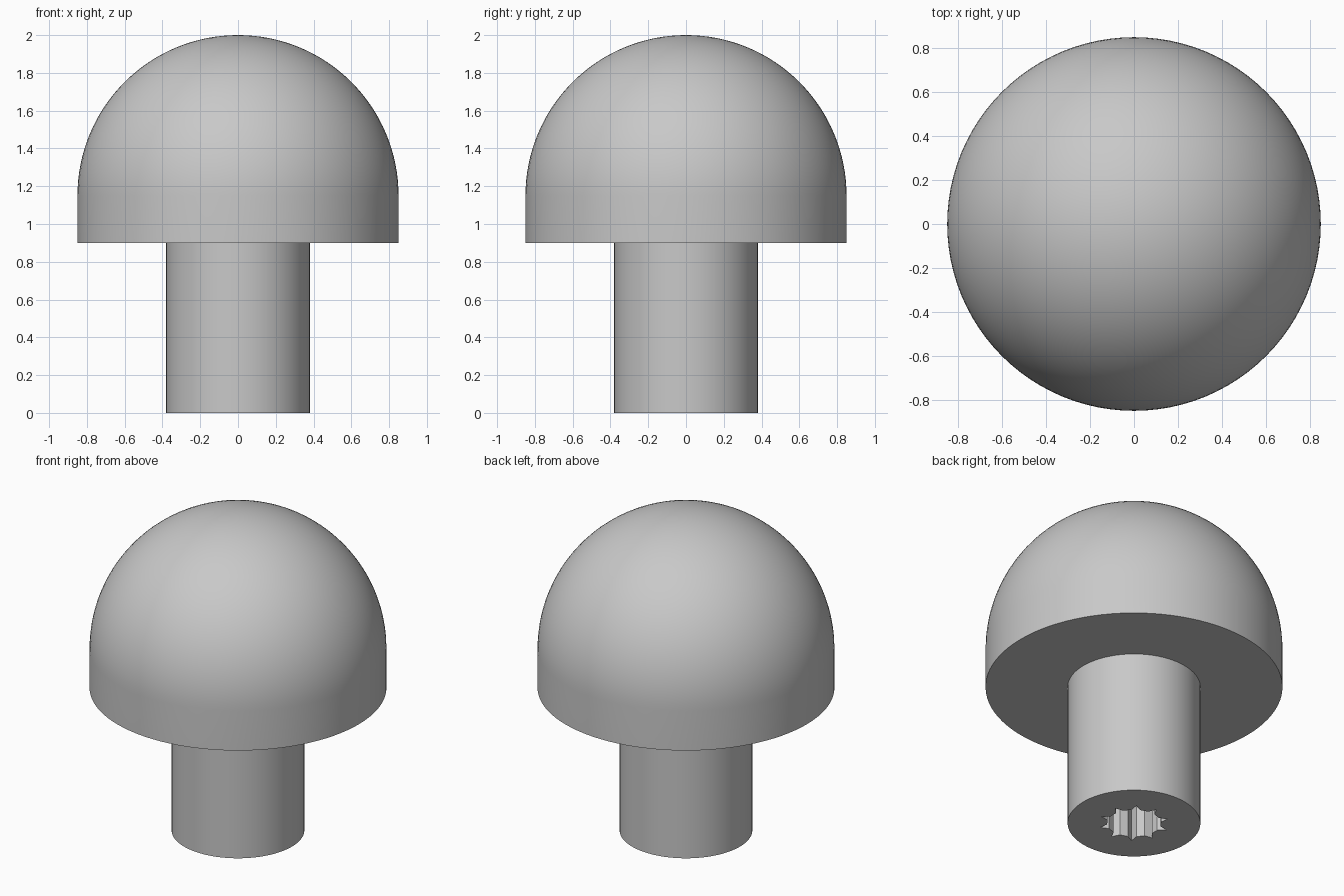
import bpy, bmesh, math
from mathutils import Vector

cube = bpy.data.objects.get("Cube")
if cube:
    bpy.data.objects.remove(cube, do_unlink=True)

HEAD_R, STEM_R = 0.85, 0.38
HEAD_Z, DOME_Z = 0.9, 1.15
BORE_R, TOOTH_R, BORE_DEPTH, TEETH = 0.155, 0.2, 0.6, 10

grey = bpy.data.materials.new("light grey")
grey.use_nodes = True
grey.diffuse_color = (0.58, 0.58, 0.58, 1)
grey.node_tree.nodes["Principled BSDF"].inputs["Base Color"].default_value = grey.diffuse_color


def make_object(name, bm):
    bmesh.ops.recalc_face_normals(bm, faces=bm.faces)
    mesh = bpy.data.meshes.new(name)
    bm.to_mesh(mesh)
    bm.free()
    mesh.materials.append(grey)
    obj = bpy.data.objects.new(name, mesh)
    bpy.context.collection.objects.link(obj)
    return obj


def lathe(name, profile, steps=96):
    """Revolve (radius, height) points around z."""
    bm = bmesh.new()
    verts = [bm.verts.new((r, 0, z)) for r, z in profile]
    edges = [bm.edges.new(pair) for pair in zip(verts, verts[1:])]
    bmesh.ops.spin(bm, geom=verts + edges, cent=(0, 0, 0), axis=(0, 0, 1),
                   angle=math.tau, steps=steps, use_merge=False)
    bmesh.ops.remove_doubles(bm, verts=bm.verts, dist=1e-5)
    return make_object(name, bm)


def polar(radius, angle, z):
    return Vector((radius * math.cos(angle), radius * math.sin(angle), z))


# Knob body: round stem, flat underside, straight rim and dome
profile = [(0, 0), (STEM_R, 0), (STEM_R, HEAD_Z), (HEAD_R, HEAD_Z)]
ARC = 32
for i in range(ARC):
    a = math.pi / 2 * i / ARC
    profile.append((HEAD_R * math.cos(a), DOME_Z + HEAD_R * math.sin(a)))
profile.append((0, DOME_Z + HEAD_R))
knob = lathe("knob_body", profile)

# Splined bore cutter: a round hole with pointed grooves
bm = bmesh.new()
half = math.radians(9)
ring = []
for i in range(TEETH):
    a = math.pi / 2 + math.tau * i / TEETH
    for radius, offset in ((BORE_R, -half), (TOOTH_R, 0), (BORE_R, half)):
        ring.append(bm.verts.new(polar(radius, a + offset, -0.1)))
base = bm.faces.new(ring)
top = bmesh.ops.extrude_face_region(bm, geom=[base])
bmesh.ops.translate(bm, vec=(0, 0, BORE_DEPTH + 0.1),
                    verts=[v for v in top["geom"] if isinstance(v, bmesh.types.BMVert)])
cutter = make_object("bore_cutter", bm)
cutter.hide_render = True

# Cut the bore, then drop the cutter
bpy.context.view_layer.objects.active = knob
knob.select_set(True)
cut = knob.modifiers.new("bore", "BOOLEAN")
cut.operation = "DIFFERENCE"
cut.solver = "EXACT"
cut.object = cutter
bpy.ops.object.modifier_apply(modifier=cut.name)
bpy.data.objects.remove(cutter, do_unlink=True)

bpy.ops.object.shade_smooth_by_angle(angle=math.radians(25))
